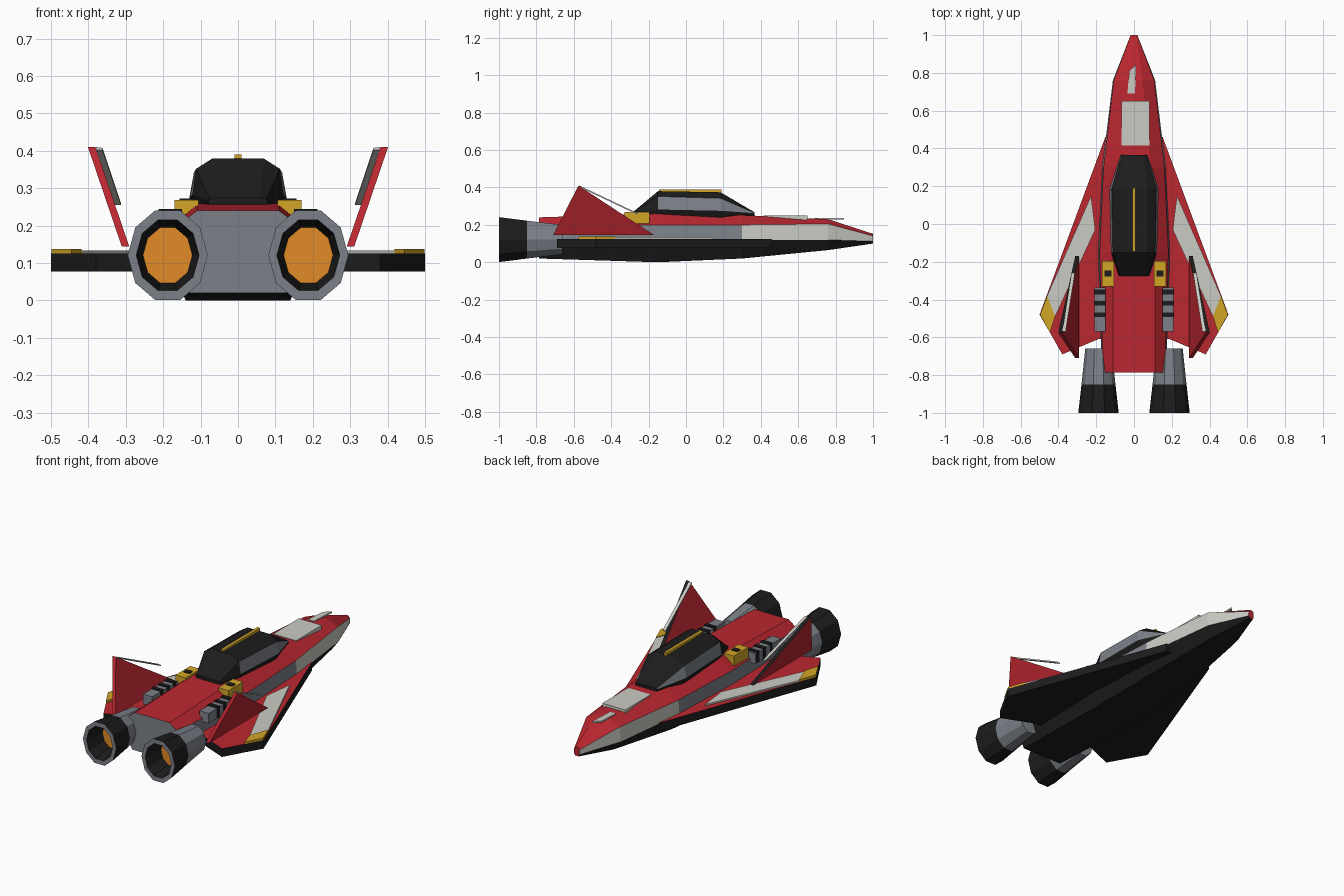
import bpy, bmesh, math

if "Cube" in bpy.data.objects:
    bpy.data.objects.remove(bpy.data.objects["Cube"])

def material(name, rgb):
    m = bpy.data.materials.new(name)
    m.diffuse_color = (*rgb, 1)
    m.use_nodes = True
    m.node_tree.nodes["Principled BSDF"].inputs["Base Color"].default_value = m.diffuse_color
    return m

MATS = [material("red", (0.5, 0.02, 0.03)), material("black", (0.012, 0.012, 0.012)),
        material("grey", (0.2, 0.22, 0.25)), material("white", (0.6, 0.6, 0.56)),
        material("yellow", (0.65, 0.38, 0.02)), material("orange", (0.75, 0.26, 0.02))]
RED, BLACK, GREY, WHITE, YELLOW, ORANGE = range(6)


def loft(name, rings, color, start=None, end=None, mirror=False):
    """Skin matching rings; color is an index or a function (section, side)."""
    pick = color if callable(color) else (lambda i, j: color)
    bm = bmesh.new()
    rows = [[bm.verts.new(p) for p in ring] for ring in rings]
    n = len(rows[0])
    for i in range(len(rows) - 1):
        for j in range(n):
            k = (j + 1) % n
            f = bm.faces.new((rows[i][j], rows[i][k], rows[i + 1][k], rows[i + 1][j]))
            f.material_index = pick(i, j)
    for row, c in ((rows[0], start), (rows[-1], end)):
        f = bm.faces.new(row)
        f.material_index = pick(0, 0) if c is None else c
    bmesh.ops.recalc_face_normals(bm, faces=bm.faces)
    me = bpy.data.meshes.new(name)
    bm.to_mesh(me)
    bm.free()
    for m in MATS:
        me.materials.append(m)
    ob = bpy.data.objects.new(name, me)
    bpy.context.collection.objects.link(ob)
    if mirror:
        ob.modifiers.new("Mirror", "MIRROR")
    return ob


def plate(name, pts, z0, z1, color, start=None, end=None, mirror=False):
    rings = [[(x, y, z) for x, y in pts] for z in (z0, z1)]
    return loft(name, rings, color, start, end, mirror)


def box(name, x0, x1, y0, y1, z0, z1, color, mirror=False):
    return plate(name, [(x0, y0), (x1, y0), (x1, y1), (x0, y1)], z0, z1, color, mirror=mirror)


def symmetric(y, half):
    """Closed ring from a right half listed top to bottom."""
    return [(x, y, z) for x, z in half] + [(-x, y, z) for x, z in reversed(half)]


# Fuselage: y, top half width, side half width, bottom half width, then heights
hull = [(-.785, .11, .17, .13, .24, .20, .12, .02),
        (-.15, .11, .19, .14, .26, .20, .12, 0),
        (.30, .09, .168, .12, .252, .20, .12, .02),
        (.76, .045, .112, .07, .23, .205, .12, .065),
        (1.0, .01, .018, .012, .152, .14, .112, .10)]
rings = [symmetric(y, [(a, t), (w * .96, s), (w, m), (b, lo)])
         for y, a, w, b, t, s, m, lo in hull]


def hull_color(i, j):
    if j in (0, 6, 7):
        return RED
    if j in (1, 5):
        return GREY if i < 2 else WHITE
    return BLACK


loft("fuselage", rings, hull_color, GREY, RED)

# Wings, red on top with black edges and underside
plate("wing", [(.12, .46), (.152, .46), (.5, -.48), (.445, -.575), (.38, -.69), (.19, -.61), (.12, -.61)],
      .077, .125, BLACK, BLACK, RED, mirror=True)
plate("wing_stripe", [(.227, .15), (.46, -.38), (.42, -.495), (.205, -.03)],
      .12, .134, WHITE, mirror=True)
plate("wing_tip_marker", [(.46, -.38), (.498, -.48), (.445, -.575), (.418, -.49)],
      .12, .138, YELLOW, mirror=True)

# Outward-leaning tail fins with a raised leading strip
fin = [(-.71, .145), (-.575, .41), (-.17, .145)]
loft("tail_fin", [[(.30 + o + (z - .145) * .34, y, z) for y, z in fin] for o in (-.009, .011)],
     lambda i, j: BLACK if j == 1 else RED, RED, RED, mirror=True)
loft("fin_strip", [[(x - .009, y, z), (x + .009, y, z + .002), (x + .007, y, z - .006), (x - .009, y, z - .006)]
                   for x, y, z in ((.322, -.26, .261), (.371, -.57, .408))], WHITE, mirror=True)

# Canopy: dark glass with grey side windows
canopy = [symmetric(.365, [(.05, .268), (.065, .265), (.07, .262), (.065, .24)]),
          symmetric(.185, [(.068, .374), (.118, .342), (.13, .275), (.115, .24)]),
          symmetric(-.15, [(.068, .38), (.112, .352), (.122, .282), (.105, .24)]),
          symmetric(-.275, [(.06, .275), (.075, .272), (.08, .268), (.07, .24)])]
loft("canopy", canopy, lambda i, j: GREY if j in (1, 5) and i < 2 else BLACK)
box("canopy_rib", -.009, .009, -.145, .19, .365, .39, YELLOW)


# Engines: ten-sided shell that turns inward to a deep glowing disc
def engine_ring(y, r):
    return [(.188 + r * math.cos(a), y, .121 + 1.18 * r * math.sin(a))
            for a in (k * math.tau / 10 for k in range(10))]


profile = [(-.66, .07), (-.85, .09), (-1, .107), (-1, .084), (-.88, .066)]
loft("engine", [engine_ring(y, r) for y, r in profile],
     lambda i, j: (GREY, BLACK, GREY, BLACK)[i], GREY, ORANGE, mirror=True)

# Deck details
box("deck_panel", .105, .17, -.33, -.195, .2, .268, YELLOW, mirror=True)
box("deck_panel_slot", .118, .157, -.277, -.247, .26, .273, BLACK, mirror=True)
box("vent_block", .152, .21, -.57, -.335, .18, .238, GREY, mirror=True)
for k in range(3):
    y = -.36 - k * .06
    box(f"vent_slat_{k + 1}", .15, .212, y - .012, y + .012, .18, .244, BLACK, mirror=True)

# Nose markings: blank panel and slim accent
box("nose_panel", -.065, .082, .415, .65, .225, .25, WHITE)
plate("nose_accent", [(-.035, .69), (.005, .69), (.012, .845), (-.025, .81)], .228, .237, WHITE)
